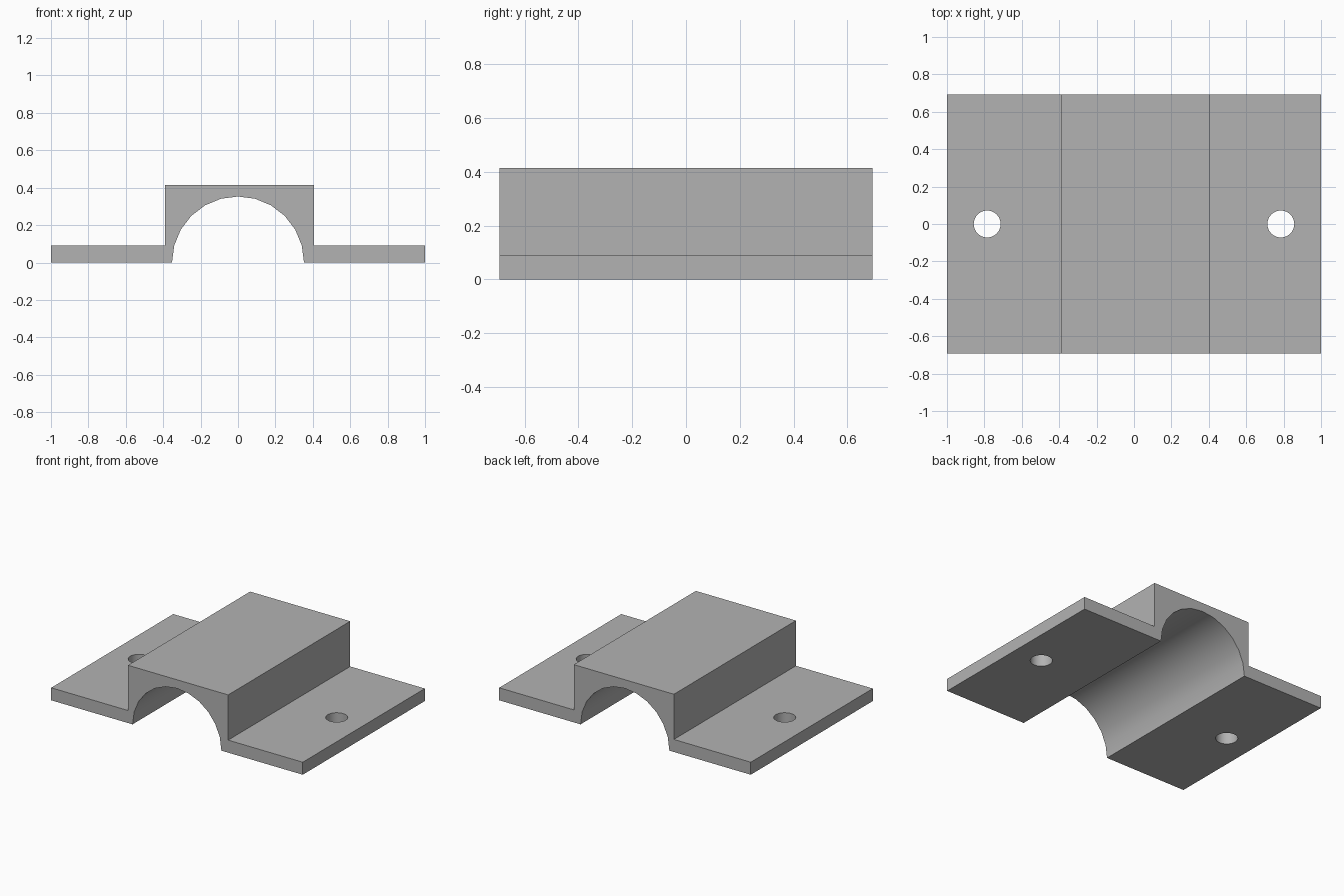
import bpy
import bmesh
from math import sin, cos, pi, radians

cube = bpy.data.objects.get("Cube")
if cube:
    bpy.data.objects.remove(cube, do_unlink=True)

HALF_DEPTH = 0.693
FLANGE_TOP, BLOCK_TOP = 0.09, 0.415
BLOCK_LEFT, BLOCK_RIGHT = -0.389, 0.407
ARCH_RADIUS, ARCH_STEPS = 0.353, 12
HOLE_X, HOLE_RADIUS = 0.785, 0.072

# Plain grey material
grey = bpy.data.materials.new("plain_grey")
grey.use_nodes = True
colour = (0.45, 0.45, 0.45, 1)
grey.diffuse_color = colour
grey.node_tree.nodes["Principled BSDF"].inputs["Base Color"].default_value = colour

# Saddle cross-section: flanges, raised block and half-round channel
outline = [(-1, 0), (-1, FLANGE_TOP), (BLOCK_LEFT, FLANGE_TOP),
           (BLOCK_LEFT, BLOCK_TOP), (BLOCK_RIGHT, BLOCK_TOP),
           (BLOCK_RIGHT, FLANGE_TOP), (1, FLANGE_TOP), (1, 0)]
arch = [(ARCH_RADIUS * cos(pi * i / ARCH_STEPS), ARCH_RADIUS * sin(pi * i / ARCH_STEPS))
        for i in range(ARCH_STEPS + 1)]

# Extrude the section along the depth
bm = bmesh.new()
section = bm.faces.new([bm.verts.new((x, -HALF_DEPTH, z)) for x, z in outline + arch])
result = bmesh.ops.extrude_face_region(bm, geom=[section], use_keep_orig=True)
moved = [v for v in result["geom"] if isinstance(v, bmesh.types.BMVert)]
bmesh.ops.translate(bm, verts=moved, vec=(0, 2 * HALF_DEPTH, 0))
bmesh.ops.recalc_face_normals(bm, faces=bm.faces)
mesh = bpy.data.meshes.new("saddle_clamp")
bm.to_mesh(mesh)
bm.free()
mesh.materials.append(grey)
clamp = bpy.data.objects.new("saddle_clamp", mesh)
bpy.context.collection.objects.link(clamp)

# Drill one screw hole through each flange
for side in (-1, 1):
    bpy.ops.mesh.primitive_cylinder_add(vertices=32, radius=HOLE_RADIUS, depth=0.4,
                                        location=(side * HOLE_X, 0, FLANGE_TOP / 2))
    cutter = bpy.context.object
    cutter.name = "hole_cutter"
    cutter.hide_render = True
    cutter.data.materials.append(grey)
    drill = clamp.modifiers.new("screw_hole", "BOOLEAN")
    drill.operation = "DIFFERENCE"
    drill.solver = "EXACT"
    drill.object = cutter
    bpy.ops.object.select_all(action="DESELECT")
    clamp.select_set(True)
    bpy.context.view_layer.objects.active = clamp
    bpy.ops.object.modifier_apply(modifier=drill.name)
    bpy.data.objects.remove(cutter, do_unlink=True)

# Smooth channel and holes, crisp block edges
bpy.ops.object.shade_smooth_by_angle(angle=radians(30))
